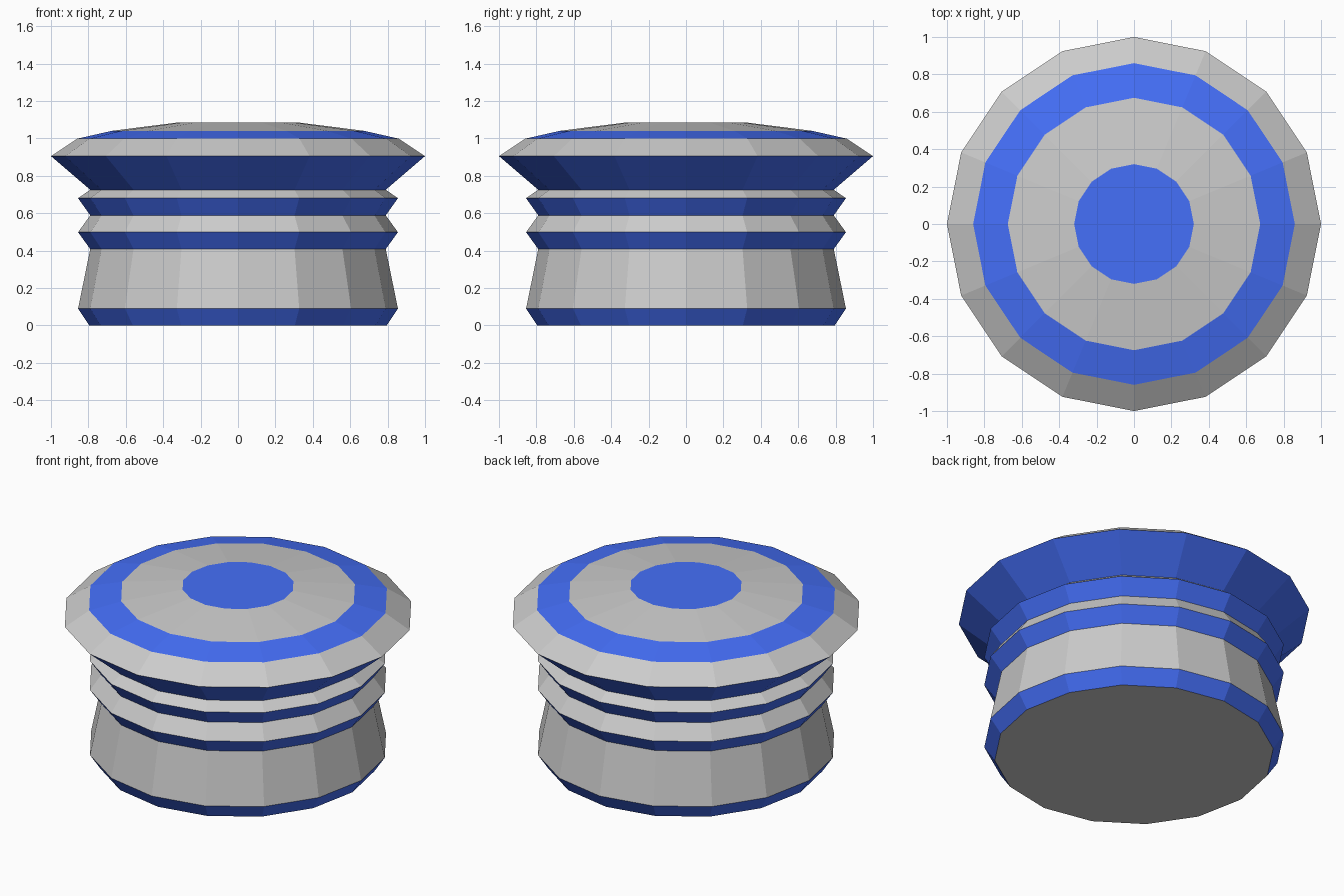
import bpy, bmesh
from math import cos, sin, tau

if "Cube" in bpy.data.objects:
    bpy.data.objects.remove(bpy.data.objects["Cube"])

SIDES = 16
# Turned profile from base to crown: radius, height
PROFILE = [(0.795, 0), (0.855, 0.09), (0.79, 0.408), (0.855, 0.498), (0.79, 0.588),
           (0.855, 0.68), (0.79, 0.725), (1.0, 0.905), (0.86, 0.998),
           (0.675, 1.04), (0.32, 1.085)]


def material(name, color):
    mat = bpy.data.materials.new(name)
    mat.diffuse_color = color
    mat.use_nodes = True
    mat.node_tree.nodes["Principled BSDF"].inputs["Base Color"].default_value = mat.diffuse_color
    return mat


bm = bmesh.new()
rings = [[bm.verts.new((r * cos(tau * i / SIDES), r * sin(tau * i / SIDES), z))
          for i in range(SIDES)] for r, z in PROFILE]

# Bands alternate blue and grey going up
for band, (low, high) in enumerate(zip(rings, rings[1:])):
    for i in range(SIDES):
        j = (i + 1) % SIDES
        face = bm.faces.new((low[i], low[j], high[j], high[i]))
        face.material_index = 1 - band % 2

# Grey underside and blue centre disc
bm.faces.new(rings[0][::-1])
bm.faces.new(rings[-1]).material_index = 1

mesh = bpy.data.meshes.new("banded_knob")
bm.to_mesh(mesh)
bm.free()
mesh.materials.append(material("grey", (0.8, 0.8, 0.8, 1)))
mesh.materials.append(material("blue", (0.06, 0.16, 0.95, 1)))
knob = bpy.data.objects.new("banded_knob", mesh)
bpy.context.collection.objects.link(knob)
